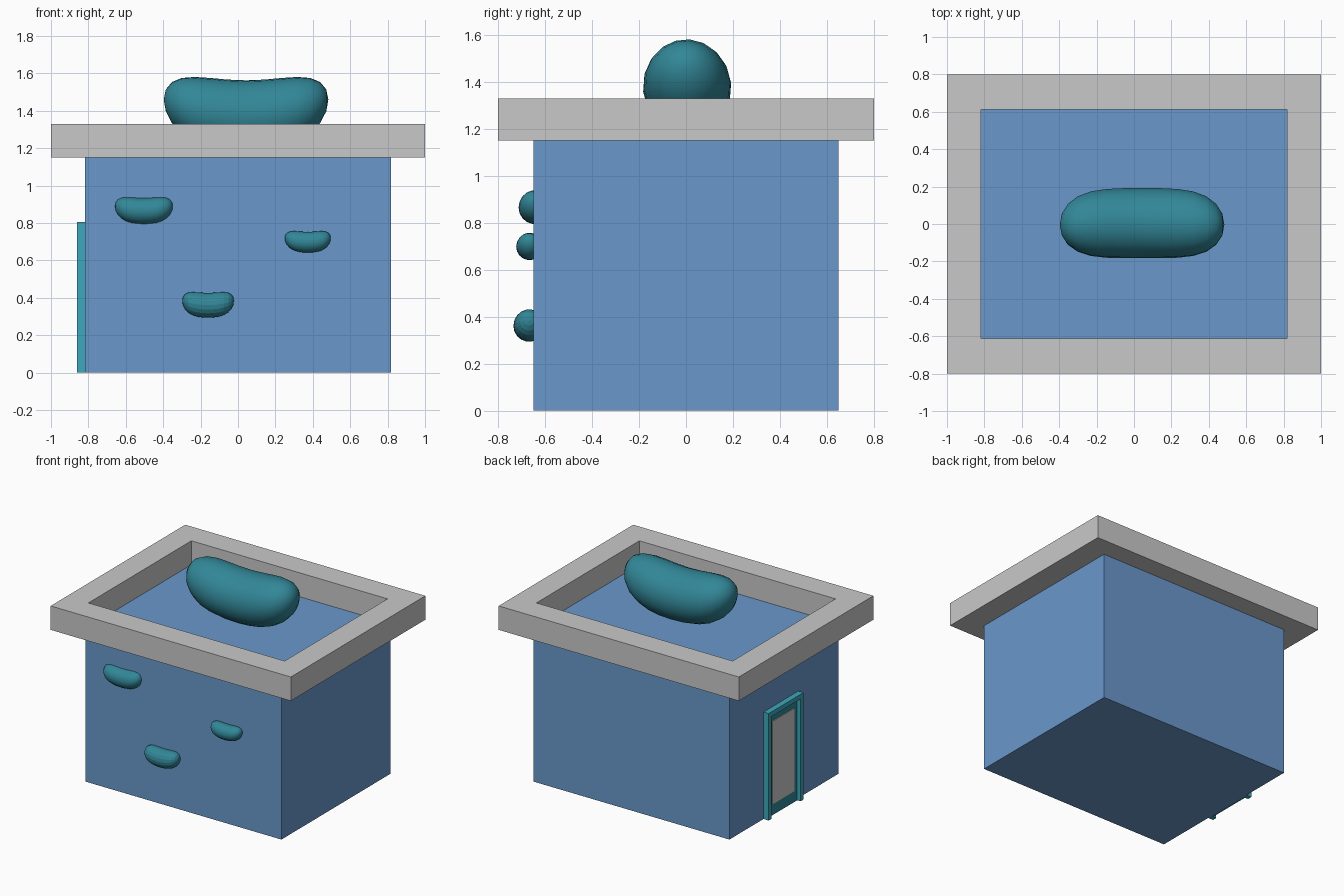
import bpy, bmesh, math
from mathutils import Matrix, Vector

if "Cube" in bpy.data.objects:
    bpy.data.objects.remove(bpy.data.objects["Cube"])


def material(name, rgb):
    m = bpy.data.materials.new(name)
    m.diffuse_color = (*rgb, 1)
    m.use_nodes = True
    m.node_tree.nodes["Principled BSDF"].inputs["Base Color"].default_value = m.diffuse_color
    return m


BLUE = material("wall blue", (0.144, 0.314, 0.604))
GREY = material("light grey", (0.584, 0.584, 0.584))
TEAL = material("deep teal", (0.032, 0.242, 0.314))
TRIM = material("bright teal", (0.048, 0.392, 0.503))


def finish(name, bm, mat):
    bmesh.ops.recalc_face_normals(bm, faces=bm.faces)
    me = bpy.data.meshes.new(name)
    bm.to_mesh(me)
    bm.free()
    me.materials.append(mat)
    ob = bpy.data.objects.new(name, me)
    bpy.context.collection.objects.link(ob)
    return ob


def box(name, lo, hi, mat):
    lo, hi = Vector(lo), Vector(hi)
    bm = bmesh.new()
    bmesh.ops.create_cube(bm, size=1, matrix=Matrix.Translation((lo + hi) / 2)
                          @ Matrix.Diagonal((*(hi - lo), 1)))
    return finish(name, bm, mat)


def strip(name, outer, inner, depth, mat, closed):
    """Flat band between two matching outlines, extruded by depth."""
    bm = bmesh.new()
    a = [bm.verts.new(p) for p in outer]
    b = [bm.verts.new(p) for p in inner]
    n = len(a)
    for i in range(n if closed else n - 1):
        j = (i + 1) % n
        bm.faces.new((a[i], a[j], b[j], b[i]))
    ext = bmesh.ops.extrude_face_region(bm, geom=bm.faces[:], use_keep_orig=True)
    verts = [g for g in ext["geom"] if isinstance(g, bmesh.types.BMVert)]
    bmesh.ops.translate(bm, verts=verts, vec=depth)
    return finish(name, bm, mat)


def bean(name, centre, half_len, radius, bend, smooth=True, lean=0.0):
    """Blunt-ended lathe along x whose ends curve upward."""
    bm = bmesh.new()
    along, around = 14, 18
    rings = []
    for i in range(1, along):
        u = -math.cos(math.pi * i / along)
        r = radius * math.sqrt(1 - abs(u) ** 4)
        rings.append([bm.verts.new((u * half_len,
                                    r * math.cos(2 * math.pi * k / around),
                                    r * math.sin(2 * math.pi * k / around) + bend * u * u))
                      for k in range(around)])
    for p, q in zip(rings, rings[1:]):
        for k in range(around):
            m = (k + 1) % around
            bm.faces.new((p[k], p[m], q[m], q[k]))
    for ring, side in ((rings[0], -1), (rings[-1], 1)):
        tip = bm.verts.new((side * half_len, 0, bend))
        for k in range(around):
            bm.faces.new((ring[k], ring[(k + 1) % around], tip))
    if not smooth:
        bmesh.ops.triangulate(bm, faces=bm.faces[:])
    for f in bm.faces:
        f.smooth = smooth
    bm.transform(Matrix.Translation(centre) @ Matrix.Rotation(lean, 4, 'X'))
    return finish(name, bm, TEAL)


# Building body and roof parapet
box("building_body", (-0.817, -0.65, 0), (0.817, 0.65, 1.15), BLUE)


def rect(x, y, z):
    return [(-x, -y, z), (x, -y, z), (x, y, z), (-x, y, z)]


strip("roof_parapet", rect(1, 0.8, 1.15), rect(0.817, 0.612, 1.15),
      (0, 0, 0.18), GREY, True)

# Rooftop bean and wall beans
bean("roof_bean", (0.043, 0.005, 1.375), 0.44, 0.188, 0.085, lean=0.1)
bean("wall_bean_left", (-0.503, -0.643, 0.864), 0.155, 0.07, 0.026)
bean("wall_bean_right", (0.373, -0.667, 0.697), 0.123, 0.056, 0.022)
bean("wall_bean_low", (-0.16, -0.668, 0.36), 0.138, 0.067, 0.024, smooth=False)

# Door on the left wall: frame, slab, pane
Y0, Y1, T = -0.17, 0.245, 0.035
X = -0.815


def arch(d):
    return [(X, Y0 + d, 0), (X, Y0 + d, 0.805 - d), (X, Y1 - d, 0.805 - d), (X, Y1 - d, 0)]


strip("door_frame", arch(0), arch(T), (-0.045, 0, 0), TRIM, False)
box("door_slab", (-0.832, Y0 + T, 0.0), (X, Y1 - T, 0.805 - T), TEAL)
box("door_pane", (-0.837, -0.095, 0.085), (-0.83, 0.165, 0.71), GREY)
